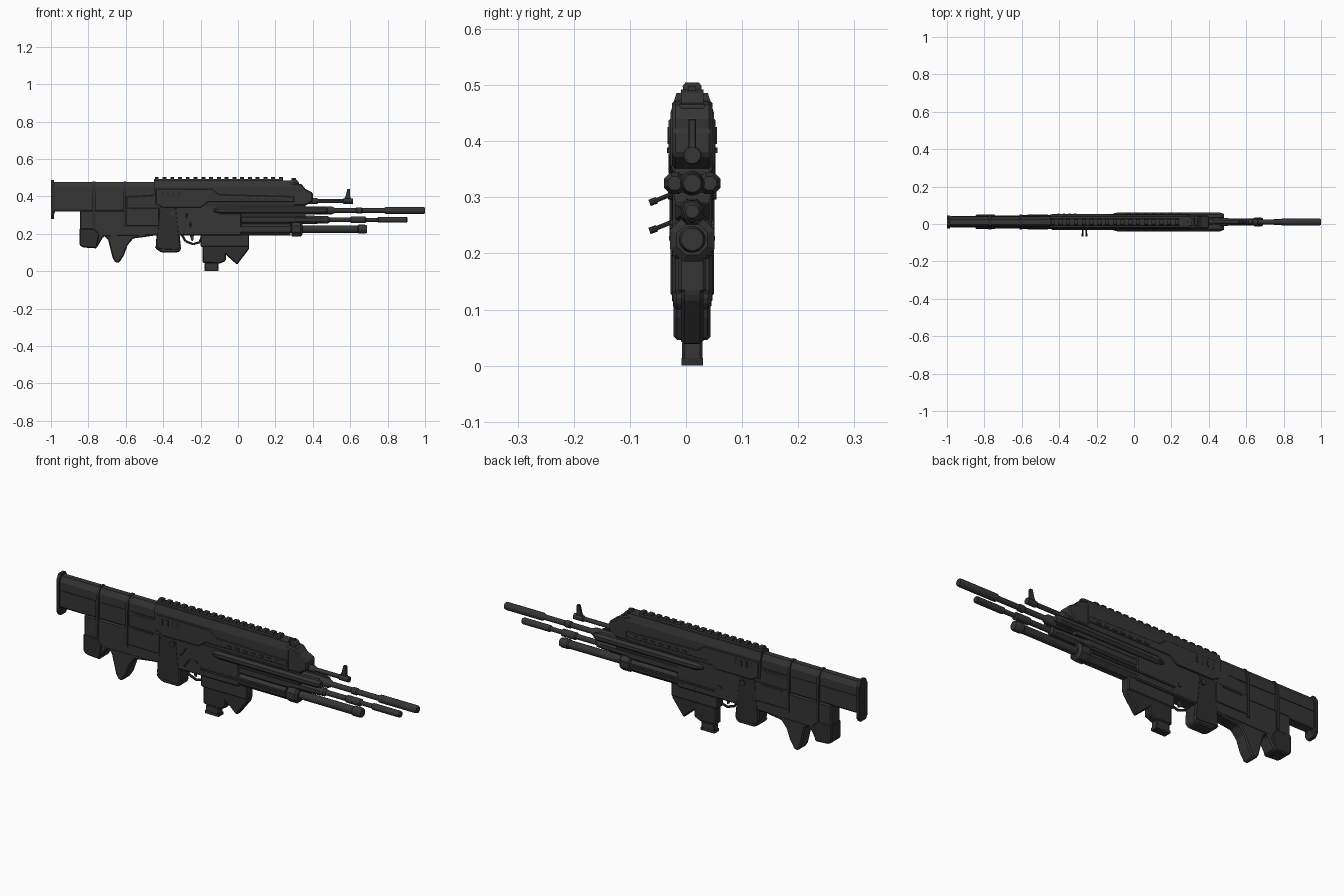
import bpy, bmesh, math
from mathutils import Vector

MIDDLE = 0.011  # the body sits slightly off the origin because of the side levers

if "Cube" in bpy.data.objects:
    bpy.data.objects.remove(bpy.data.objects["Cube"], do_unlink=True)


def material(name, value):
    mat = bpy.data.materials.new(name)
    mat.use_nodes = True
    color = (value, value, value, 1)
    mat.diffuse_color = color
    mat.node_tree.nodes["Principled BSDF"].inputs["Base Color"].default_value = color
    return mat


gunmetal = material("dark gunmetal", 0.035)
black = material("black polymer", 0.027)


def loft(name, rings, mat=gunmetal, bevel=0, smooth=False):
    """Bridge equal rings of points and cap both ends."""
    bm = bmesh.new()
    loops = [[bm.verts.new(point) for point in ring] for ring in rings]
    count = len(loops[0])
    for first, second in zip(loops, loops[1:]):
        for i in range(count):
            j = (i + 1) % count
            bm.faces.new((first[i], first[j], second[j], second[i]))
    bm.faces.new(loops[0])
    bm.faces.new(loops[-1])
    bmesh.ops.recalc_face_normals(bm, faces=bm.faces)
    mesh = bpy.data.meshes.new(name)
    bm.to_mesh(mesh)
    bm.free()
    mesh.materials.append(mat)
    obj = bpy.data.objects.new(name, mesh)
    bpy.context.collection.objects.link(obj)
    if bevel:
        modifier = obj.modifiers.new("edge chamfer", "BEVEL")
        modifier.width = bevel
        modifier.segments = 1
        modifier.limit_method = "ANGLE"
    if smooth:
        bpy.ops.object.select_all(action="DESELECT")
        obj.select_set(True)
        bpy.context.view_layer.objects.active = obj
        bpy.ops.object.shade_smooth_by_angle()
    return obj


def plate(name, outline, half, offset=0, mat=gunmetal, bevel=0.006):
    """Side outline of (x, z) points given a thickness across the body."""
    rings = [[(x, MIDDLE + offset + side * half, z) for x, z in outline] for side in (-1, 1)]
    return loft(name, rings, mat, bevel)


def box(name, left, right, low, high, half, offset=0, mat=gunmetal, bevel=0):
    outline = [(left, low), (right, low), (right, high), (left, high)]
    return plate(name, outline, half, offset, mat, bevel)


def beam(name, left, right, section, mat=gunmetal):
    """Mirrored cross-section of (half width, z) points run along the body."""
    outline = [(w, z) for w, z in section] + [(-w, z) for w, z in reversed(section)]
    return loft(name, [[(x, MIDDLE + w, z) for w, z in outline] for x in (left, right)], mat)


def turned(name, height, stations, sides=16, offset=0, mat=gunmetal):
    """Round part along the body from (x, radius) stations."""
    angles = [math.tau * (i + 0.5) / sides for i in range(sides)]
    rings = [[(x, MIDDLE + offset + r * math.cos(a), height + r * math.sin(a)) for a in angles]
             for x, r in stations]
    return loft(name, rings, mat, smooth=sides > 8)


def rod(name, start, end, radius, sides=10, mat=gunmetal):
    start, end = Vector(start), Vector(end)
    across = (end - start).orthogonal().normalized()
    other = (end - start).normalized().cross(across)
    angles = [math.tau * i / sides for i in range(sides)]
    rings = [[p + radius * (across * math.cos(a) + other * math.sin(a)) for a in angles]
             for p in (start, end)]
    return loft(name, rings, mat, smooth=True)


# Stock with butt plate, ribs and straps
beam("stock", -.99, -.43, [(.022, .32), (.028, .33), (.028, .45), (.014, .477)])
beam("butt_plate", -1, -.984, [(.02, .28), (.034, .3), (.034, .46), (.018, .487)], black)
plate("butt_hook", [(-1, .28), (-.99, .28), (-.975, .33), (-1, .33)], .02, mat=black)
beam("stock_rib", -.98, -.44, [(.031, .402), (.031, .41)])
for x in (-.77, -.605):
    beam("stock_strap", x - .007, x + .007,
         [(.04, .23), (.04, .4), (.032, .455), (.017, .48)], black)

# Lower stock, foot and frame as one continuous outline
plate("lower_frame", [
    (-.845, .325), (-.845, .14), (-.83, .13), (-.755, .125), (-.72, .185),
    (-.44, .19), (.02, .19), (.02, .36), (-.44, .41), (-.6, .4), (-.6, .325)], .035)
plate("stock_foot", [
    (-.73, .2), (-.695, .17), (-.67, .07), (-.655, .046), (-.635, .046),
    (-.61, .085), (-.59, .14), (-.56, .175), (-.45, .19), (-.45, .23)], .033)
plate("stock_heel_pad", [
    (-.848, .23), (-.848, .14), (-.83, .127), (-.755, .122), (-.74, .2), (-.77, .23)],
    .039, mat=black)
box("frame_cheek", -.6, -.42, .24, .34, .038, bevel=.004)
box("frame_slot", -.57, -.46, .325, .335, .041, mat=black)

# Receiver with a chamfered top
beam("receiver", -.45, .3, [(.034, .345), (.039, .36), (.039, .45), (.028, .486)])
plate("receiver_nose", [
    (.28, .35), (.36, .35), (.4, .375), (.4, .42), (.36, .44), (.34, .465), (.28, .475)], .036)
plate("receiver_panel", [
    (-.44, .36), (-.4, .34), (-.2, .34), (-.16, .37), (.3, .37), (.3, .4), (-.1, .41),
    (-.14, .44), (-.44, .44)], .042, bevel=.003)
for side in (-1, 1):
    for i in range(7):
        x = -.04 + i * .045
        box("receiver_stud", x, x + .022, .379, .389, .003, side * .042, black)
    for i in range(4):
        x = -.41 + i * .03
        box("receiver_vent", x, x + .012, .395, .425, .002, side * .042, black)
    rod("receiver_pin", (-.35, MIDDLE, .31), (-.35, MIDDLE + side * .043, .31), .014)
    rod("frame_pin", (-.22, MIDDLE, .25), (-.22, MIDDLE + side * .039, .25), .011)

# Top rail and its teeth
beam("rail_base", -.45, .24, [(.02, .478), (.016, .494)])
for i in range(17):
    x = -.445 + i * .0415
    beam("rail_tooth", x, x + .021, [(.016, .49), (.017, .498), (.012, .505)])

# Rear sight drum and bracket
rod("sight_drum", (.3, MIDDLE - .02, .467), (.3, MIDDLE + .02, .467), .026, 12)
plate("sight_bracket", [
    (.25, .47), (.27, .488), (.31, .47), (.345, .465), (.345, .43), (.25, .43)], .026)
box("sight_blade", .285, .31, .46, .498, .007)

# Upper rod with front sight post
turned("upper_rod", .375, [(.36, .017), (.42, .017), (.43, .011), (.56, .011),
                           (.565, .015), (.615, .015)], 12)
plate("front_sight", [
    (.555, .37), (.61, .37), (.6, .4), (.6, .44), (.585, .44), (.575, .4)], .007, bevel=.002)

# Side tubes around the main barrel
for side in (-1, 1):
    turned("side_tube", .325, [(-.13, .008), (-.09, .021), (.46, .021), (.48, .013)],
           8, side * .031)
box("tube_saddle", -.12, .46, .308, .342, .034)
beam("barrel_cover", -.02, .36, [(.03, .29), (.036, .32), (.03, .36)])

# Main barrel and muzzle
turned("main_barrel", .325, [(.3, .022), (.5, .022), (.52, .013), (.63, .013), (.635, .017),
                             (.66, .017), (.665, .013), (.78, .013), (.79, .019),
                             (.99, .019), (1, .016)])

# Middle barrel with collars
turned("middle_shroud", .275, [(-.06, .033), (.28, .033), (.31, .026), (.46, .022)], 8)
turned("middle_barrel", .275, [(.3, .02), (.48, .02), (.49, .013), (.6, .013), (.605, .018),
                               (.68, .018), (.685, .011), (.745, .011), (.75, .016),
                               (.9, .016), (.905, .012)])

# Bottom launcher tube
turned("launcher_shroud", .225, [(-.2, .038), (.28, .038)], 8)
turned("launcher_collar", .225, [(.285, .034), (.29, .043), (.335, .043), (.345, .03)], 8)
turned("launcher_tube", .225, [(.27, .02), (.64, .02), (.645, .024), (.68, .024), (.69, .02)])
box("launcher_rib", -.19, .28, .223, .231, .041)

# Pistol grip with a flared base
plate("pistol_grip", [
    (-.42, .36), (-.44, .14), (-.425, .115), (-.32, .11), (-.305, .13), (-.33, .36)],
    .036, mat=black)
plate("grip_base", [
    (-.445, .135), (-.44, .12), (-.41, .1), (-.32, .1), (-.305, .115), (-.305, .135)], .034)

# Trigger guard and trigger
guard = [(-.3, .195), (-.28, .16), (-.24, .145), (-.205, .155), (-.19, .195)]
for (xa, za), (xb, zb) in zip(guard, guard[1:]):
    rod("trigger_guard", (xa, MIDDLE, za), (xb, MIDDLE, zb), .006, 8)
plate("trigger", [(-.26, .2), (-.25, .165), (-.24, .16), (-.235, .2)], .004, bevel=0)

# Magazine and angled foregrip
plate("magazine", [
    (-.19, .22), (-.19, .045), (-.1, .04), (-.065, .055), (-.06, .22)], .02, mat=black)
box("magazine_foot", -.178, -.105, .003, .045, .018, bevel=.004)
box("magazine_lip", -.18, -.103, 0, .014, .019, mat=black)
box("magazine_well", -.2, .06, .13, .2, .024, bevel=.005)
plate("foregrip", [
    (-.09, .2), (-.09, .11), (-.005, .035), (.06, .12), (.06, .2)], .02, mat=black)

# Side levers with rounded tips
for x, z in ((-.275, .31), (-.254, .26)):
    tip = Vector((x, -.06, z - .018))
    rod("side_lever", (x, -.015, z), tip, .004, 8)
    rod("lever_tip", tip + Vector((0, .008, .003)), tip - Vector((0, .005, .002)), .006)
